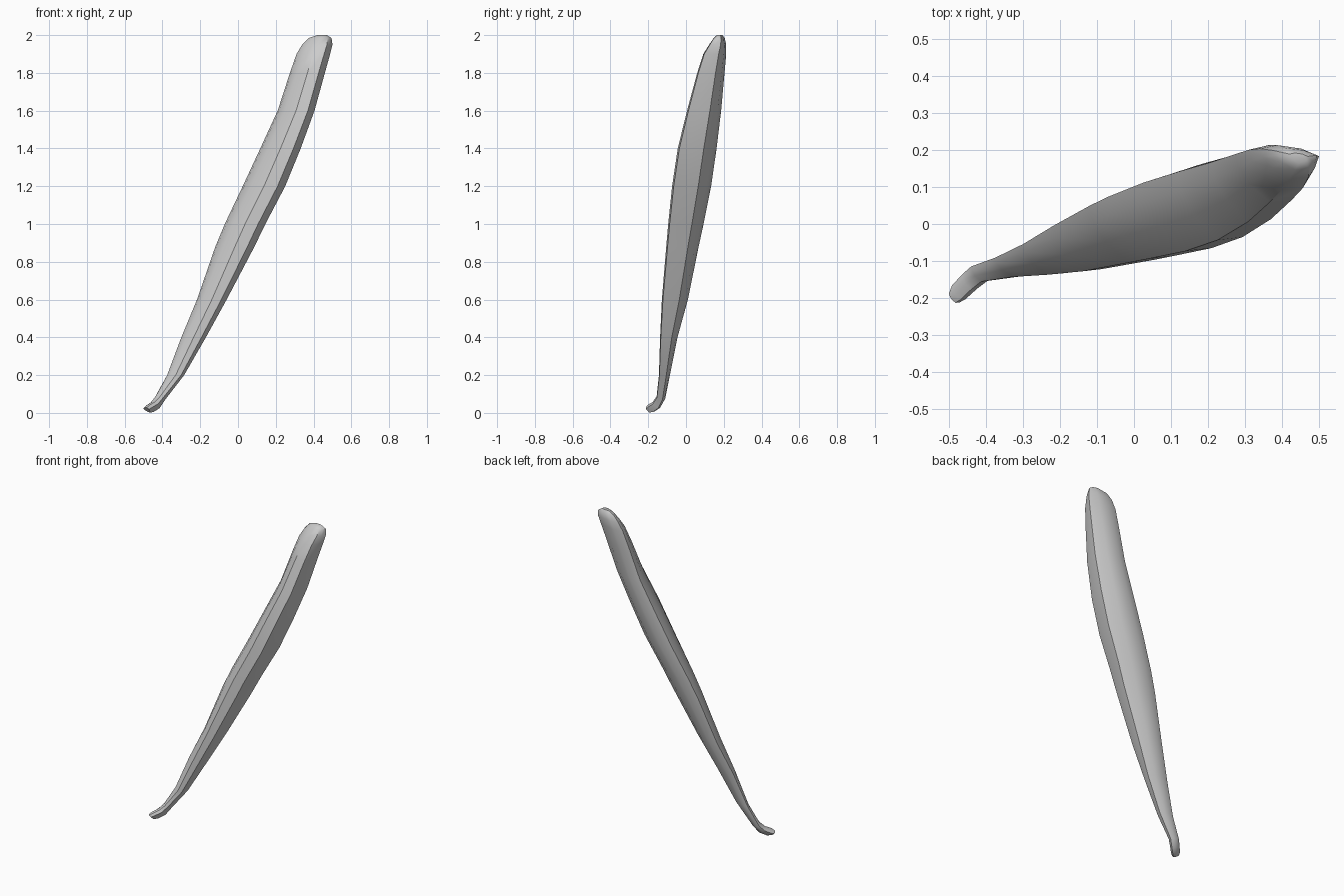
import bpy
import bmesh

cube = bpy.data.objects.get("Cube")
if cube:
    bpy.data.objects.remove(cube, do_unlink=True)

# Cross-section in unit coordinates: front crease, outer edge, back, thin rear strip, bulged face
SECTION = [(.82, .07), (.93, .34), (1, .68), (.70, .9), (.3, 1),
           (0, .9), (.04, .66), (.2, .35), (.5, .03)]

# Stations along the blade: height, x range, y range, tilt of the section
STATIONS = [
    (.018, -.50, -.465, -.214, -.184, .7),
    (.026, -.492, -.447, -.206, -.162, .7),
    (.045, -.465, -.415, -.178, -.132, .6),
    (.08, -.44, -.386, -.157, -.11, .3),
    (.2, -.375, -.285, -.145, -.085, 0),
    (.4, -.30, -.17, -.14, -.045, 0),
    (.6, -.217, -.06, -.132, .01, 0),
    (.88, -.12, .087, -.11, .067, 0),
    (1.0, -.07, .145, -.1, .093, 0),
    (1.2, .025, .25, -.08, .133, 0),
    (1.4, .118, .332, -.05, .162, 0),
    (1.6, .21, .405, .0, .186, 0),
    (1.8, .275, .46, .055, .204, 0),
    (1.9, .31, .488, .088, .213, 0),
    (1.95, .34, .5, .12, .213, 0),
    (1.985, .375, .495, .145, .205, 0),
    (2.0, .42, .47, .163, .192, 0),
]

# Blade body: rings joined by quads, closed at both ends
bm = bmesh.new()
rings = []
for z, x0, x1, y0, y1, tilt in STATIONS:
    ring = []
    for u, v in SECTION:
        dx, dy = (x1 - x0) * u, (y1 - y0) * v
        lift = -tilt * (dx + dy - (x1 - x0 + y1 - y0) / 2)
        ring.append(bm.verts.new((x0 + dx, y0 + dy, max(0, z + lift))))
    rings.append(ring)
n = len(SECTION)
for low, high in zip(rings, rings[1:]):
    for i in range(n):
        j = (i + 1) % n
        bm.faces.new((low[i], low[j], high[j], high[i]))
bm.faces.new(rings[0][::-1])
bm.faces.new(rings[-1])
bmesh.ops.recalc_face_normals(bm, faces=bm.faces[:])
mesh = bpy.data.meshes.new("blade")
bm.to_mesh(mesh)
bm.free()
blade = bpy.data.objects.new("blade", mesh)
bpy.context.scene.collection.objects.link(blade)

# Plain grey finish
grey = bpy.data.materials.new("plain_grey")
grey.use_nodes = True
color = (.6, .6, .6, 1)
grey.diffuse_color = color
for node in grey.node_tree.nodes:
    if node.type == "BSDF_PRINCIPLED":
        node.inputs["Base Color"].default_value = color
mesh.materials.append(grey)

# Smooth shading with sharp edges kept
bpy.ops.object.select_all(action="DESELECT")
blade.select_set(True)
bpy.context.view_layer.objects.active = blade
bpy.ops.object.shade_smooth_by_angle(angle=.65)
